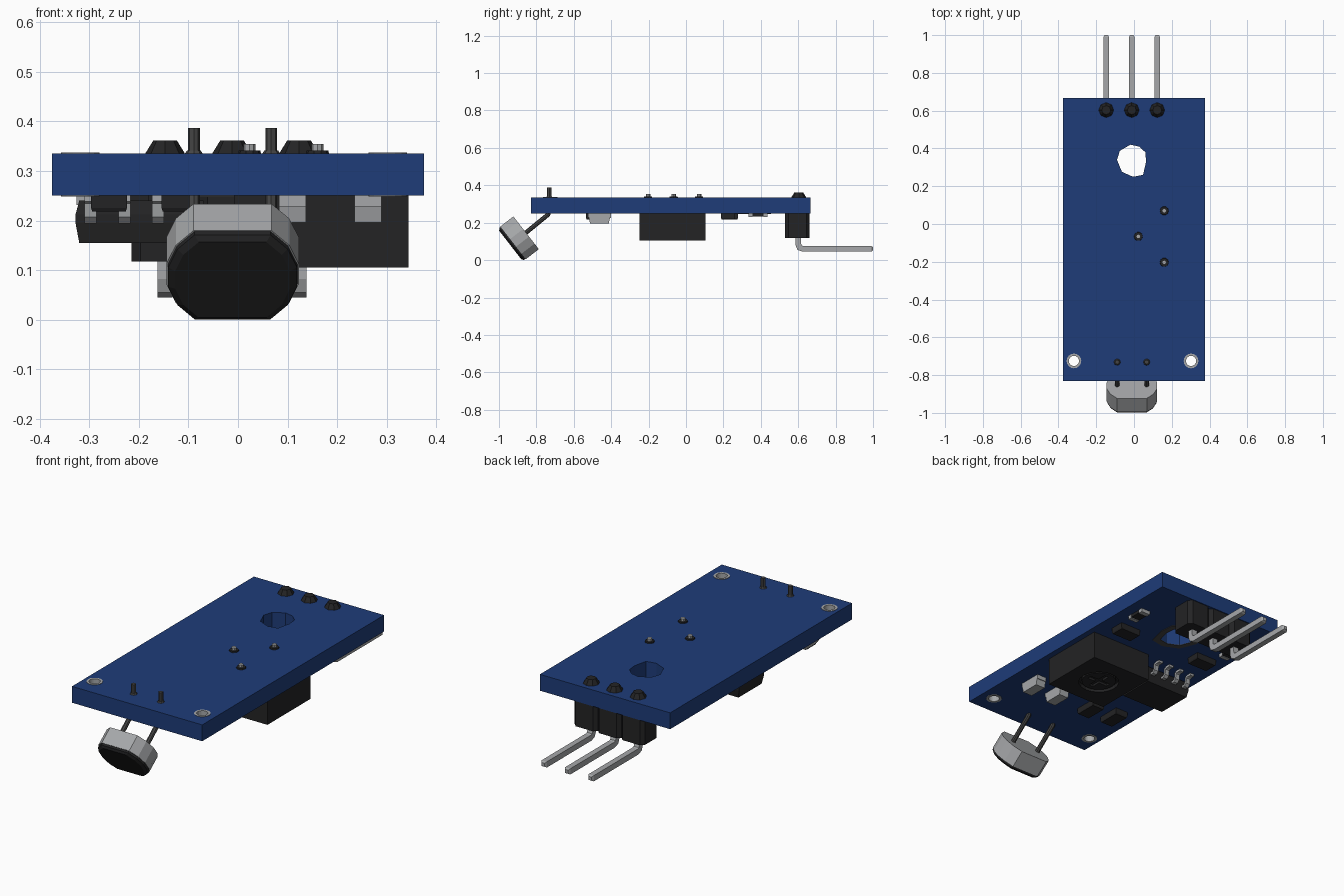
import bpy, bmesh, math
from mathutils import Vector

if "Cube" in bpy.data.objects:
    bpy.data.objects.remove(bpy.data.objects["Cube"])


def mat(name, rgb):
    m = bpy.data.materials.new(name)
    m.diffuse_color = (*rgb, 1)
    m.use_nodes = True
    m.node_tree.nodes["Principled BSDF"].inputs["Base Color"].default_value = m.diffuse_color
    return m


BLUE = mat("board_blue", (0.013, 0.045, 0.19))
BLACK = mat("plastic_black", (0.017, 0.017, 0.018))
STEEL = mat("steel", (0.38, 0.39, 0.40))
DARK = mat("dark_metal", (0.06, 0.06, 0.06))


def loft(name, rings, material, closed=False):
    """Skin a list of equal-sized rings; cap the ends unless closed."""
    bm = bmesh.new()
    vr = [[bm.verts.new(p) for p in r] for r in rings]
    n = len(vr[0])
    pairs = list(zip(vr, vr[1:])) + ([(vr[-1], vr[0])] if closed else [])
    for a, b in pairs:
        for i in range(n):
            bm.faces.new((a[i], a[(i + 1) % n], b[(i + 1) % n], b[i]))
    if not closed:
        bm.faces.new(vr[0])
        bm.faces.new(vr[-1])
    bmesh.ops.recalc_face_normals(bm, faces=bm.faces)
    me = bpy.data.meshes.new(name)
    bm.to_mesh(me)
    bm.free()
    me.materials.append(material)
    ob = bpy.data.objects.new(name, me)
    bpy.context.collection.objects.link(ob)
    return ob


def circle(x, y, z, r, n, start=0.0):
    return [(x + r * math.cos(start + 2 * math.pi * i / n),
             y + r * math.sin(start + 2 * math.pi * i / n), z) for i in range(n)]


def rect(x, y, z, w, d, c=0.0):
    """Rectangle ring, optionally with chamfered corners."""
    a, b = w / 2, d / 2
    if c:
        pts = [(a, c - b), (a, b - c), (a - c, b), (c - a, b),
               (-a, b - c), (-a, c - b), (c - a, -b), (a - c, -b)]
    else:
        pts = [(a, -b), (a, b), (-a, b), (-a, -b)]
    return [(x + p, y + q, z) for p, q in pts]


def box(name, x, y, w, d, z0, z1, material, c=0.0):
    return loft(name, [rect(x, y, z0, w, d, c), rect(x, y, z1, w, d, c)], material)


def cyl(name, x, y, r0, r1, z0, z1, n, material):
    return loft(name, [circle(x, y, z0, r0, n), circle(x, y, z1, r1, n)], material)


def tube(name, x, y, ri, ro, z0, z1, n, material):
    return loft(name, [circle(x, y, z, r, n) for r, z in
                       ((ri, z0), (ro, z0), (ro, z1), (ri, z1))], material, True)


def sweep(name, x, path, hx, hn, n, material):
    """Sweep an n-sided section (half sizes hx, hn) along a y-z path."""
    pts = [Vector(p) for p in path]
    k = 1 / math.cos(math.pi / 4) if n == 4 else 1
    rings = []
    for i, p in enumerate(pts):
        t0 = (p - pts[i - 1]).normalized() if i else None
        t1 = (pts[i + 1] - p).normalized() if i + 1 < len(pts) else None
        t = ((t0 or t1) + (t1 or t0)).normalized()
        miter = 1 / max(0.6, t.dot(t1 or t0))
        nor = Vector((-t.y, t.x)) * miter
        ring = []
        for j in range(n):
            a = math.pi / 4 + 2 * math.pi * j / n
            q = p + nor * hn * k * math.sin(a)
            ring.append((x + hx * k * math.cos(a), q.x, q.y))
        rings.append(ring)
    return loft(name, rings, material)


def cut(ob, cutter):
    cutter.hide_render = True
    m = ob.modifiers.new("hole", 'BOOLEAN')
    m.operation, m.object, m.solver = 'DIFFERENCE', cutter, 'EXACT'
    bpy.context.view_layer.objects.active = ob
    bpy.ops.object.modifier_apply(modifier=m.name)
    bpy.data.objects.remove(cutter)


ZB, ZT = 0.25, 0.335

# Circuit board with a large hole and two plated corner holes
board = box("circuit_board", 0, -0.082, 0.75, 1.496, ZB, ZT, BLUE)
hole = [(-.02, .42), (-.075, .387), (-.09, .34), (-.064, .276), (-.005, .25),
        (.048, .26), (.064, .33), (.06, .38), (.027, .41)]
cut(board, loft("cutter", [[(x, y, z) for x, y in hole] for z in (0.2, 0.4)], BLUE))
for x in (-0.318, 0.302):
    cut(board, cyl("cutter", x, -0.725, 0.033, 0.033, 0.2, 0.4, 16, BLUE))
    tube("corner_eyelet", x, -0.725, 0.027, 0.039, ZB - 0.002, ZT + 0.002, 16, STEEL)
outer = [(-.015 + (x + .015) * 1.4, .335 + (y - .335) * 1.4) for x, y in hole]
loft("hole_ring", [[(x, y, z) for x, y in o] for o, z in
                   ((hole, ZB - .003), (outer, ZB - .003), (outer, ZB + .001), (hole, ZB + .001))],
     DARK, True)

# Right-angle pin header
for x in (-0.147, -0.012, 0.123):
    box("header_block", x, 0.595, 0.135, 0.132, 0.117, ZB, BLACK, 0.018)
    cyl("header_cap", x, 0.603, 0.040, 0.024, ZT, 0.361, 8, BLACK)
    sweep("header_pin", x, [(.6, .2), (.6, .085), (.607, .067), (.625, .06), (.99, .06)],
          0.015, 0.015, 4, STEEL)
    loft("pin_tip", [[(x + s * a, y, .06 + s * b) for a, b in ((1, 1), (-1, 1), (-1, -1), (1, -1))]
                     for y, s in ((.99, .015), (1.0, .009))], STEEL)

# Trimmer potentiometer with recessed cross-slot dial
PX, PY = 0.168, -0.073
trimmer = box("trimmer_body", PX, PY, 0.352, 0.352, 0.105, ZB, BLACK)
cut(trimmer, cyl("cutter", PX, PY, 0.1, 0.1, 0.05, 0.125, 20, BLACK))
dial = cyl("trimmer_dial", PX, PY, 0.085, 0.085, 0.11, 0.13, 20, BLACK)
for w, d in ((0.12, 0.025), (0.025, 0.12)):
    cut(dial, box("cutter", PX, PY, w, d, 0.09, 0.122, BLACK))
for x, y in ((0.16, 0.07), (0.023, -0.066), (0.16, -0.203)):
    cyl("trimmer_pad", x, y, 0.024, 0.022, ZT - 0.002, ZT + 0.006, 10, BLACK)
    cyl("trimmer_leg", x, y, 0.012, 0.012, ZB, 0.354, 8, STEEL)

# Eight-leg chip
CX, CY = -0.195, -0.07
loft("chip_body", [rect(CX, CY, z, w, d) for z, w, d in
                   ((0.155, .25, .19), (0.195, .265, .205), (0.212, .265, .205), (0.24, .25, .19))], BLACK)
for s in (1, -1):
    for i in range(4):
        path = [(CY + s * u, z) for u, z in ((.09, .2), (.118, .2), (.128, .21), (.132, .238), (.142, .244), (.168, .244))]
        sweep("chip_leg", CX + (i - 1.5) * 0.068, path, 0.012, 0.006, 4, STEEL)

# Indicator lamps
for x in (0.11, 0.262):
    box("lamp_base", x, -0.463, 0.055, 0.122, 0.228, ZB, STEEL)
    loft("lamp_lens", [rect(x, -0.463, 0.196, .055, .10), rect(x, -0.463, 0.23, .055, .115)], STEEL)

# Surface-mount resistors
for x, y, w, d in ((0.24, 0.225, 0.12, 0.075), (-0.24, 0.24, 0.12, 0.075),
                   (-0.26, -0.465, 0.072, 0.12), (-0.118, -0.475, 0.072, 0.12)):
    loft("resistor", [rect(x, y, z, w * k, d * k) for z, k in ((.218, .94), (.225, 1), (ZB, 1))], BLACK)

# Small capacitors with metal ends
for x in (0.29, -0.3):
    box("capacitor", x, 0.385, 0.05, 0.062, 0.234, ZB, BLACK)
    for s in (1, -1):
        box("capacitor_end", x, 0.385 + s * 0.041, 0.052, 0.022, 0.231, ZB, STEEL)

# Tilted light sensor: disc with two flats, black face and two bent legs
SX = -0.011
axis, up = Vector((0, .79, .613)), Vector((0, -.613, .79))
arc = [math.radians(-54.6 + 109.2 * i / 5) for i in range(6)]
outline = [(math.cos(a), math.sin(a)) for a in arc] + [(-math.cos(a), -math.sin(a)) for a in arc]


def sensor_ring(t, r):
    c = Vector((SX, -0.855, 0.146)) - axis * t
    return [c + Vector((u * r, 0, 0)) + up * (v * r) for u, v in outline]


loft("sensor_body", [sensor_ring(0, .136), sensor_ring(.088, .136)], STEEL)
loft("sensor_face", [sensor_ring(.086, .133), sensor_ring(.098, .132), sensor_ring(.107, .118)], BLACK)
for x in (-0.089, 0.067):
    sweep("sensor_leg", x, [(-.87, .135), (-.738, .243), (-.731, .262), (-.731, .387)],
          0.012, 0.012, 8, DARK)
    cyl("sensor_solder", x, -0.731, 0.019, 0.014, ZT - 0.002, ZT + 0.006, 8, DARK)
